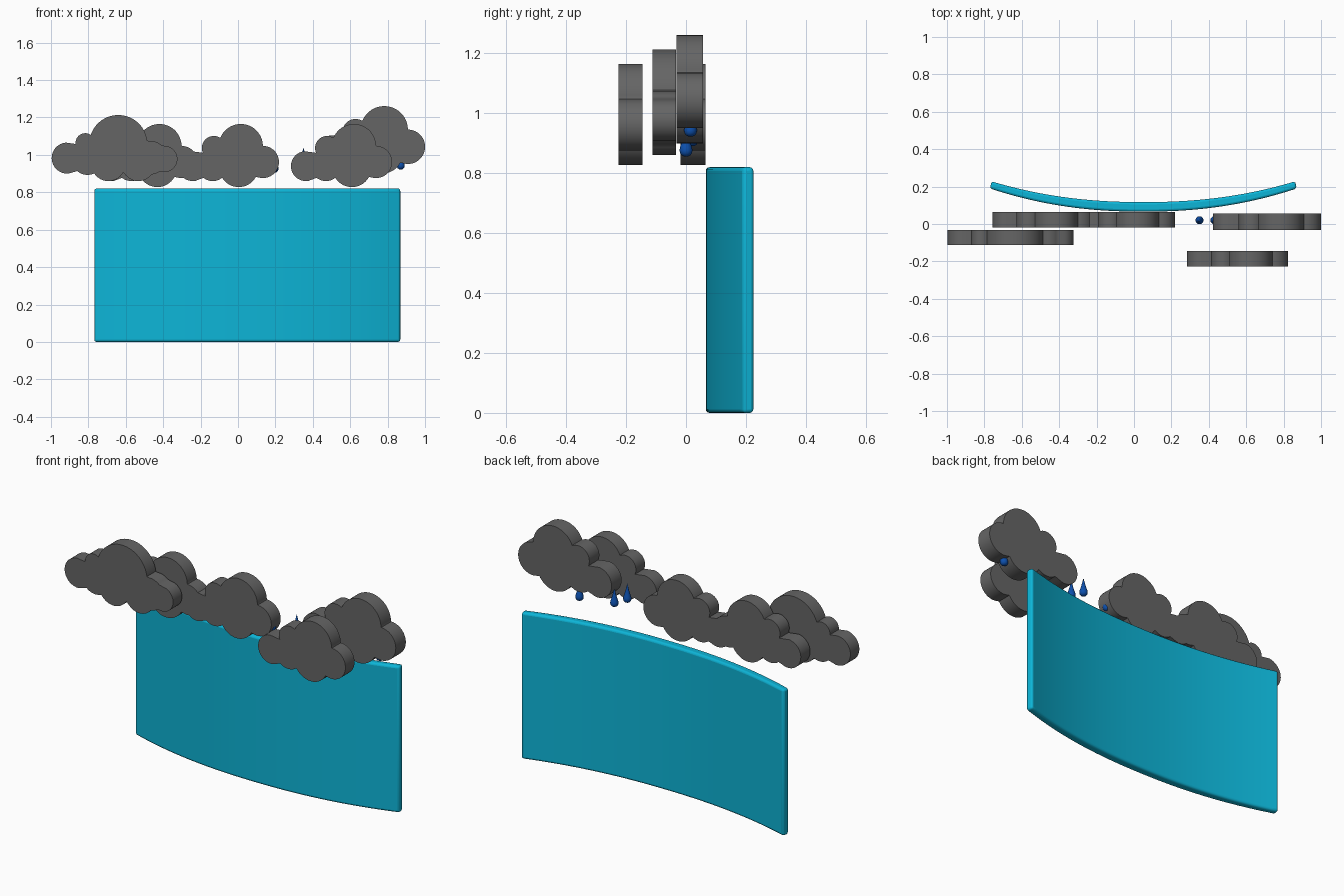
import bpy, bmesh, math

if "Cube" in bpy.data.objects:
    bpy.data.objects.remove(bpy.data.objects["Cube"])


def material(name, rgb):
    m = bpy.data.materials.new(name)
    m.diffuse_color = (*rgb, 1)
    m.use_nodes = True
    m.node_tree.nodes["Principled BSDF"].inputs["Base Color"].default_value = m.diffuse_color
    return m


CYAN = material("cyan", (0.004, 0.46, 0.68))
GREY = material("storm grey", (0.13, 0.13, 0.13))
BLUE = material("rain blue", (0.004, 0.08, 0.42))


def finish(bm, name, mat, angle=30):
    bmesh.ops.recalc_face_normals(bm, faces=bm.faces)
    me = bpy.data.meshes.new(name)
    bm.to_mesh(me)
    bm.free()
    me.materials.append(mat)
    ob = bpy.data.objects.new(name, me)
    bpy.context.collection.objects.link(ob)
    bpy.ops.object.select_all(action='DESELECT')
    ob.select_set(True)
    bpy.context.view_layer.objects.active = ob
    bpy.ops.object.shade_smooth_by_angle(angle=math.radians(angle))
    return ob


def prism(bm, pts, axis, lo, hi):
    """Extrude a closed 2D outline along y or z."""
    def place(a, b, t):
        return (a, t, b) if axis == 'y' else (a, b, t)
    near = [bm.verts.new(place(a, b, lo)) for a, b in pts]
    far = [bm.verts.new(place(a, b, hi)) for a, b in pts]
    bm.faces.new(near)
    bm.faces.new(far)
    for i in range(len(pts)):
        j = (i + 1) % len(pts)
        bm.faces.new((near[i], near[j], far[j], far[i]))


# Curved panel with softened edges
CX, HALF, N = 0.05, 0.82, 48
ts = [-1 + 2 * i / N for i in range(N + 1)]
outline = [(CX + HALF * t, 0.066 + 0.124 * abs(t) ** 2.2) for t in ts]
outline += [(CX + (HALF - 0.008) * t, 0.117 + 0.111 * abs(t) ** 2.2) for t in reversed(ts)]
bm = bmesh.new()
prism(bm, outline, 'z', 0, 0.82)
panel = finish(bm, "curved_panel", CYAN)
bev = panel.modifiers.new("soft edges", 'BEVEL')
bev.width, bev.segments, bev.limit_method = 0.012, 3, 'ANGLE'
bev.angle_limit = math.radians(40)


# Clouds: outline of overlapping puffs (x, z, radius), cast outward from a centre
SMALL = [(0, .219, .118), (-.144, .209, .064), (-.257, .112, .080), (-.15, .112, .080),
         (-.011, .104, .104), (.118, .134, .086)]
WIDE = [(0, .198, .155), (-.176, .203, .053), (-.273, .123, .083), (-.165, .115, .082),
        (-.053, .091, .091), (.107, .088, .088), (.17, .128, .070), (.246, .118, .070),
        (.17, .125, .09)]


def cloud(name, puffs, centre, x, z, y0, y1, s=1.0):
    cx, cz = centre
    pts = []
    for i in range(220):
        a = 2 * math.pi * i / 220
        dx, dz = math.cos(a), math.sin(a)
        reach = 0
        for px, pz, r in puffs:
            along = (px - cx) * dx + (pz - cz) * dz
            off = (px - cx) * dz - (pz - cz) * dx
            if abs(off) < r:
                reach = max(reach, along + math.sqrt(r * r - off * off))
        pts.append((x + s * (cx + reach * dx), z + s * (cz + reach * dz)))
    bm = bmesh.new()
    prism(bm, pts, 'y', y0, y1)
    finish(bm, name, GREY)


cloud("left_front_cloud", WIDE, (-.03, .14), -0.64, 0.86, -0.112, -0.033)
cloud("left_back_cloud", SMALL, (-.06, .15), -0.42, 0.828, -0.018, 0.065)
cloud("middle_cloud", SMALL, (-.06, .15), 0.015, 0.828, -0.018, 0.065)
cloud("right_front_cloud", SMALL, (-.06, .15), 0.62, 0.828, -0.226, -0.145)
cloud("right_back_cloud", SMALL, (-.06, .15), 0.782, 0.90, -0.032, 0.057, 1.07)


# Raindrops: teardrop profile (radius, height) spun round z
DROP = [(0, 0), (.008, .001), (.015, .005), (.02, .012), (.0215, .021), (.02, .031),
        (.016, .043), (.011, .060), (.006, .080), (0, .105)]


def raindrop(name, x, y, z, seg=20):
    bm = bmesh.new()
    vs = [bm.verts.new((x + r, y, z + h)) for r, h in DROP]
    es = [bm.edges.new(p) for p in zip(vs, vs[1:])]
    bmesh.ops.spin(bm, geom=vs + es, cent=(x, y, z), axis=(0, 0, 1),
                   angle=2 * math.pi, steps=seg)
    bmesh.ops.remove_doubles(bm, verts=bm.verts, dist=0.0002)
    finish(bm, name, BLUE, 60)


for i, (x, y, z) in enumerate([(.195, .02, .905), (.35, .02, .935), (.43, .02, .89),
                               (.66, 0, .855), (.87, .015, .922)]):
    raindrop(f"raindrop_{i + 1}", x, y, z)
